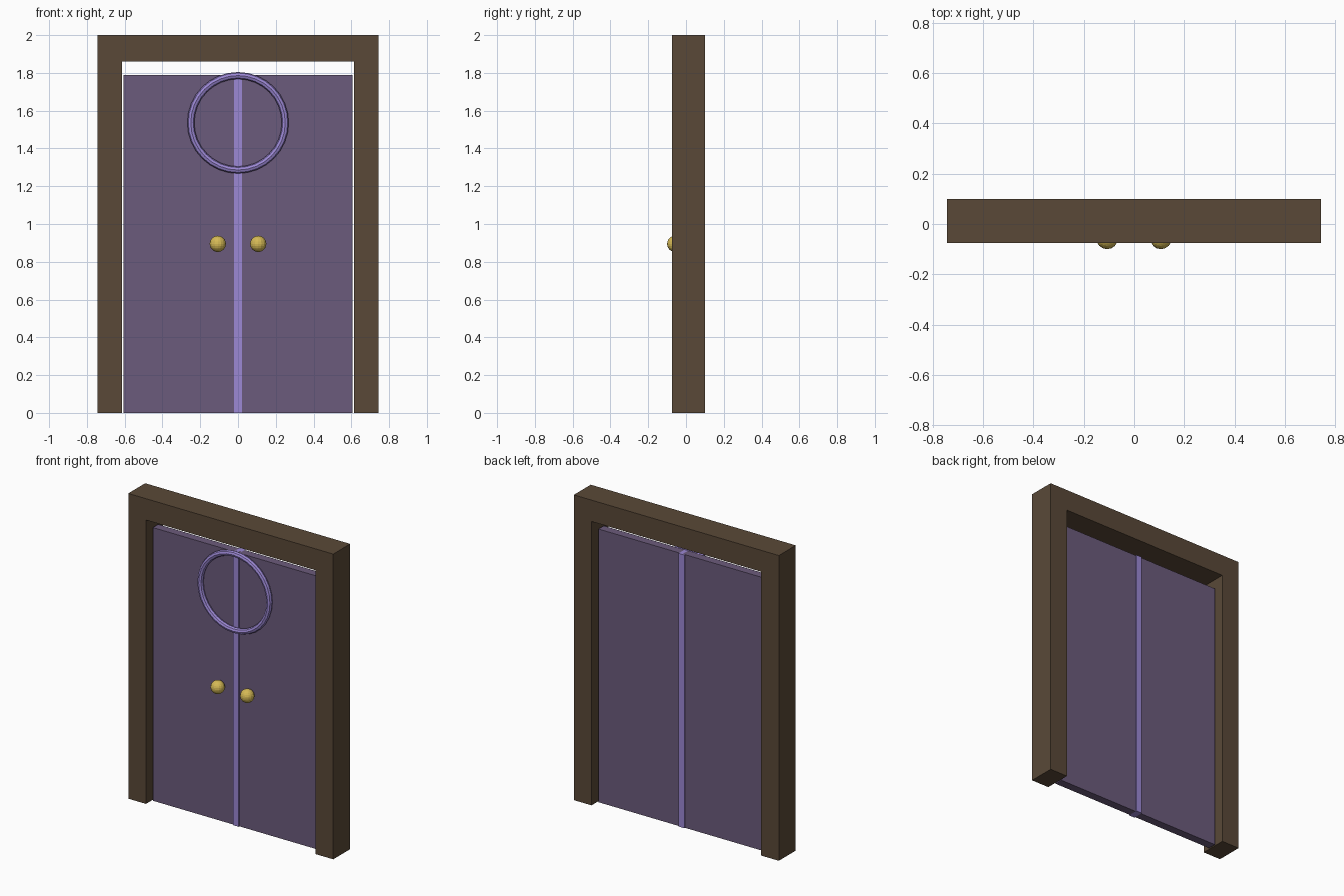
import bpy, bmesh, math

if "Cube" in bpy.data.objects:
    bpy.data.objects.remove(bpy.data.objects["Cube"])


def material(name, rgb):
    m = bpy.data.materials.new(name)
    m.diffuse_color = (*[(c / 255) ** 2.2 for c in rgb], 1)
    m.use_nodes = True
    m.node_tree.nodes["Principled BSDF"].inputs["Base Color"].default_value = m.diffuse_color
    return m


WOOD = material("dark_wood", (90, 74, 58))
PANEL = material("muted_purple", (107, 91, 123))
TRIM = material("lilac", (155, 135, 212))
GOLD = material("gold", (212, 184, 86))
MID_Y = 0.0125  # centre of the frame's depth


def finish(obj, name, mat):
    obj.name = name
    obj.data.materials.append(mat)
    return obj


def prism(name, outline, y0, y1, mat):
    """Extrude an x-z outline along y."""
    bm = bmesh.new()
    face = bm.faces.new([bm.verts.new((x, y0, z)) for x, z in outline])
    geom = bmesh.ops.extrude_face_region(bm, geom=[face])["geom"]
    verts = [v for v in geom if isinstance(v, bmesh.types.BMVert)]
    bmesh.ops.translate(bm, verts=verts, vec=(0, y1 - y0, 0))
    bmesh.ops.recalc_face_normals(bm, faces=bm.faces)
    mesh = bpy.data.meshes.new(name)
    bm.to_mesh(mesh)
    bm.free()
    obj = bpy.data.objects.new(name, mesh)
    bpy.context.collection.objects.link(obj)
    return finish(obj, name, mat)


def slab(name, x0, x1, z1, half_depth, mat):
    return prism(name, [(x0, 0), (x1, 0), (x1, z1), (x0, z1)],
                 MID_Y - half_depth, MID_Y + half_depth, mat)


# Door frame: two jambs and a lintel in one outline
right = [(0.615, 1.86), (0.615, 0), (0.743, 0), (0.743, 2)]
left = [(-x, z) for x, z in reversed(right)]
prism("door_frame", right + left, -0.075, 0.10, WOOD)

# Two door leaves with a knob each
for side, s in (("left", -1), ("right", 1)):
    xs = sorted((s * 0.004, s * 0.607))
    slab(side + "_door_panel", xs[0], xs[1], 1.79, 0.0275, PANEL)
    bpy.ops.mesh.primitive_uv_sphere_add(segments=16, ring_count=12, radius=0.043,
                                         location=(s * 0.107, -0.057, 0.895))
    finish(bpy.context.object, side + "_knob", GOLD)

# Centre strip covering the meeting edges
slab("centre_strip", -0.021, 0.021, 1.79, 0.035, TRIM)

# Decorative ring
bpy.ops.mesh.primitive_torus_add(major_segments=32, minor_segments=8,
                                 major_radius=0.25, minor_radius=0.0185,
                                 location=(0, -0.032, 1.536),
                                 rotation=(math.pi / 2, 0, 0))
finish(bpy.context.object, "door_ring", TRIM)
